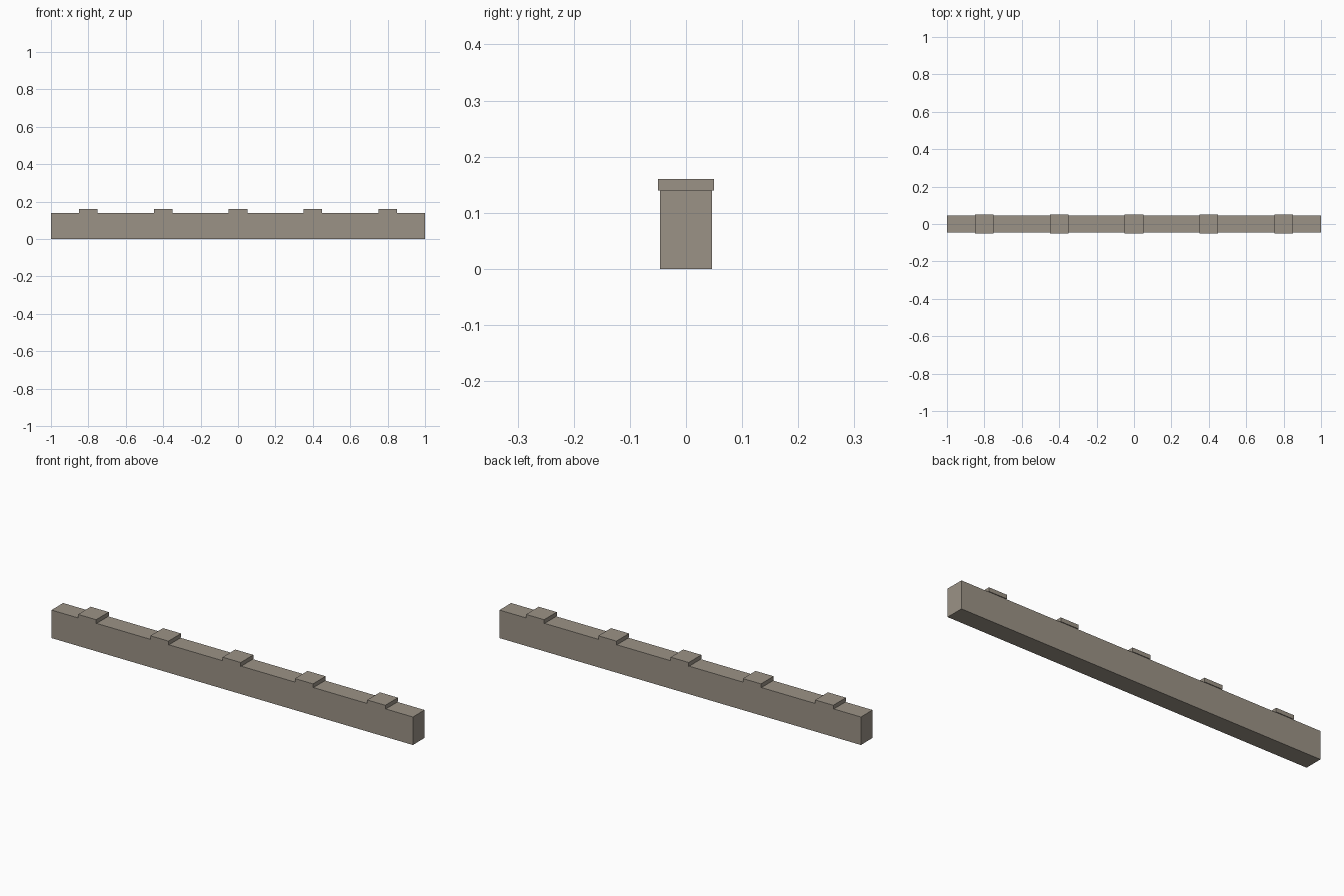
import bpy

cube = bpy.data.objects.get("Cube")
if cube:
    bpy.data.objects.remove(cube, do_unlink=True)

stone = bpy.data.materials.new("warm_grey_stone")
stone.use_nodes = True
colour = (0.33, 0.29, 0.24, 1)
stone.diffuse_color = colour
stone.node_tree.nodes["Principled BSDF"].inputs["Base Color"].default_value = colour


def box(name, x, width, depth, bottom, top):
    """Add a flat-faced block centred on y = 0."""
    bpy.ops.mesh.primitive_cube_add(size=1, location=(x, 0, (bottom + top) / 2))
    obj = bpy.context.object
    obj.name = name
    obj.scale = (width, depth, top - bottom)
    bpy.ops.object.transform_apply(location=False, rotation=False, scale=True)
    obj.data.materials.append(stone)
    return obj


# Long wall body
BODY_TOP = 0.14
box("wall_body", 0, 2, 0.092, 0, BODY_TOP)

# Evenly spaced raised caps, slightly wider than the wall
for i in range(5):
    box(f"wall_cap_{i + 1}", (i - 2) * 0.4, 0.1, 0.1, BODY_TOP, 0.16)
